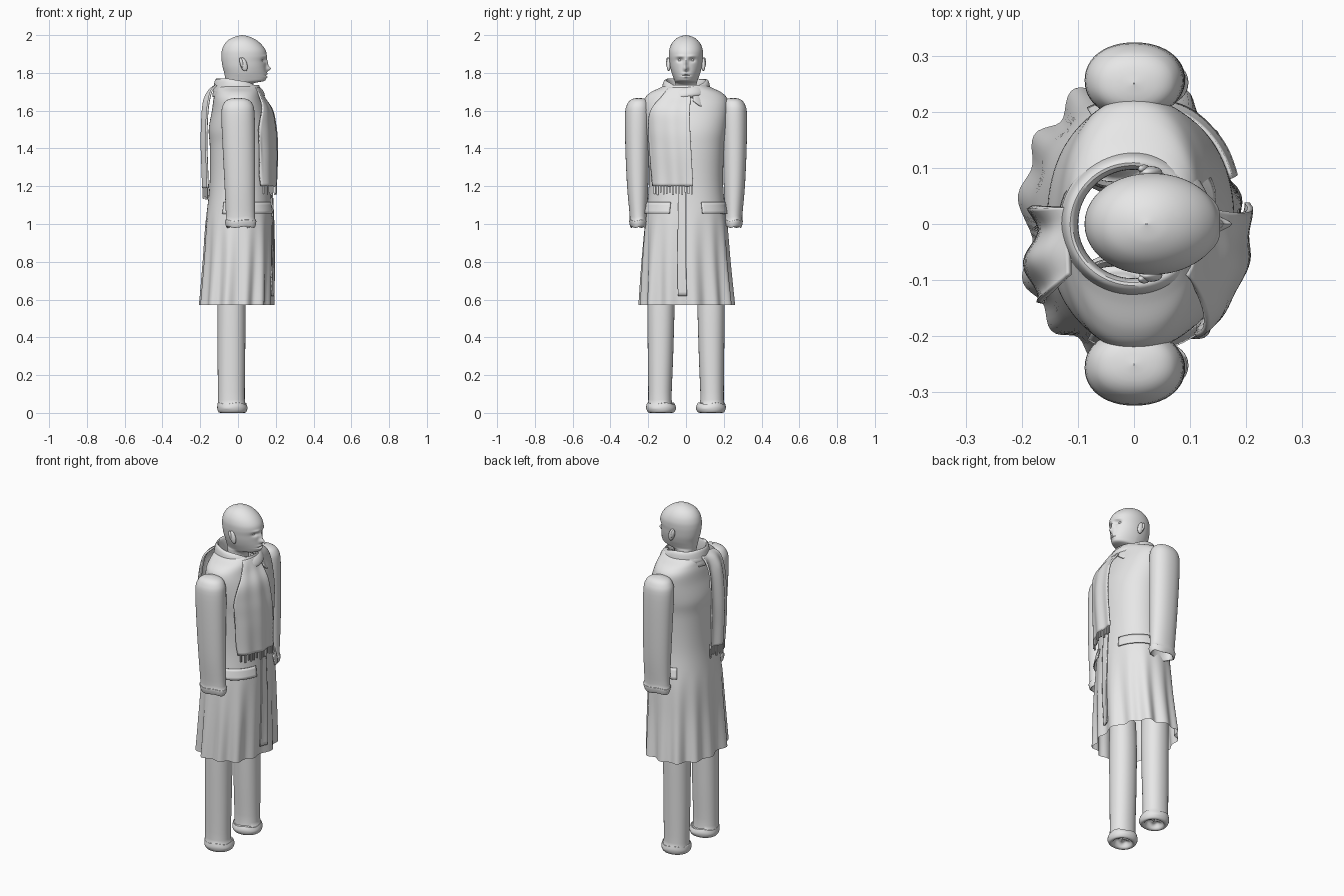
import bpy, bmesh
from math import sin, cos, pi, exp, radians, copysign
from mathutils import Vector

cube = bpy.data.objects.get("Cube")
if cube:
    bpy.data.objects.remove(cube, do_unlink=True)

GREY = (0.8, 0.8, 0.8, 1)
grey = bpy.data.materials.new("plain grey")
grey.use_nodes = True
grey.diffuse_color = GREY
grey.node_tree.nodes["Principled BSDF"].inputs["Base Color"].default_value = GREY


def make(name, bm, thickness=0):
    bmesh.ops.remove_doubles(bm, verts=bm.verts, dist=1e-5)
    bmesh.ops.recalc_face_normals(bm, faces=bm.faces)
    mesh = bpy.data.meshes.new(name)
    bm.to_mesh(mesh)
    bm.free()
    mesh.materials.append(grey)
    ob = bpy.data.objects.new(name, mesh)
    bpy.context.collection.objects.link(ob)
    bpy.ops.object.select_all(action='DESELECT')
    ob.select_set(True)
    bpy.context.view_layer.objects.active = ob
    bpy.ops.object.shade_smooth_by_angle(angle=radians(40))
    if thickness:
        mod = ob.modifiers.new("thickness", 'SOLIDIFY')
        mod.thickness = thickness
        mod.offset = 0
    return ob


def spline(rows, steps):
    """Smooth curve through the rows."""
    out = []
    for i in range(len(rows) - 1):
        a, b, c, d = (rows[max(0, min(len(rows) - 1, i + k))] for k in (-1, 0, 1, 2))
        for s in range(steps):
            t = s / steps
            out.append([q + t * (r - p) / 2 + t * t * (2 * p - 5 * q + 4 * r - s2) / 2
                        + t ** 3 * (3 * q - p - 3 * r + s2) / 2
                        for p, q, r, s2 in zip(a, b, c, d)])
    return out + [list(rows[-1])]


def oval(row, ang, power, grow=0):
    z, cx, cy, rx, ry = row
    c, s = cos(ang), sin(ang)
    return Vector((cx + (rx + grow) * copysign(abs(c) ** (2 / power), c),
                   cy + (ry + grow) * copysign(abs(s) ** (2 / power), s), z))


def panel(name, fn, nu, nv, thickness=0):
    """Surface over u, v in 0..1."""
    bm = bmesh.new()
    g = [[bm.verts.new(fn(u / nu, v / nv)) for u in range(nu + 1)] for v in range(nv + 1)]
    for v in range(nv):
        for u in range(nu):
            bm.faces.new((g[v][u], g[v][u + 1], g[v + 1][u + 1], g[v + 1][u]))
    return make(name, bm, thickness)


def loft(name, rows, n=48, steps=4, power=2, shape=None):
    """Stack of ovals, rows are z, centre x, centre y, radius x, radius y."""
    dense = spline(rows, steps)

    def point(u, v):
        ang = 2 * pi * u
        p = oval(dense[round(v * (len(dense) - 1))], ang, power)
        return shape(p, ang) if shape else p
    return panel(name, point, n, len(dense) - 1)


# Coat body, open at neck and hem
COAT_POWER = 2.25
COAT = [(.57, -.01, .005, .188, .247), (.8, 0, 0, .183, .232), (1.0, .005, 0, .177, .218),
        (1.2, .012, 0, .163, .197), (1.4, .015, 0, .164, .202), (1.5, .01, 0, .165, .215),
        (1.6, .006, 0, .144, .225), (1.66, 0, 0, .13, .22), (1.695, 0, 0, .122, .19),
        (1.72, 0, 0, .117, .14), (1.735, 0, 0, .112, .112)]
coat_rows = spline(COAT, 10)


def coat_row(z):
    for a, b in zip(coat_rows, coat_rows[1:]):
        if z <= b[0]:
            t = (z - a[0]) / (b[0] - a[0])
            return [p + t * (q - p) for p, q in zip(a, b)]
    return coat_rows[-1]


def folds(p, ang):
    k = max(0, 1.08 - p.z) / .5
    w = .011 * k * (sin(13 * ang) + .5 * sin(7 * ang + 1))
    return p + Vector((cos(ang), sin(ang), 0)) * w


def coat_point(ang, z, grow):
    return folds(oval(coat_row(z), ang, COAT_POWER, grow), ang)


loft("coat", COAT, 128, 6, COAT_POWER, folds)

# Front placket and pocket flaps follow the coat
panel("coat_placket", lambda u, v: coat_point(radians(-9 + 9 * u), .62 + .62 * v, .007), 8, 30, .006)
for side, word in ((1, "left"), (-1, "right")):
    panel(word + "_pocket_flap",
          lambda u, v: coat_point(side * radians(20 + 96 * u), 1.055 + .06 * v, .013 - .008 * v),
          28, 4, .006)


# Folded collar with two points at the front
def collar(u, v):
    ang = radians(16 + 328 * u)
    off = min(ang, 2 * pi - ang)
    front = ((1 + cos(ang)) / 2) ** 3
    dip = exp(-((off - radians(36)) / .42) ** 2)
    profile = spline([(1.68, 0, 0, .103, .1), (1.73 - .02 * front, -.003, 0, .1, .1),
                      (1.765 - .045 * front, -.003, 0, .108, .106),
                      (1.75 - .05 * front, 0, 0, .122, .12),
                      (1.675 - .055 * dip, .002, 0, .135 + .025 * dip, .13 + .015 * dip)], 4)
    p = oval(profile[round(v * 16)], ang, 2)
    p.z += .004 * sin(5 * ang) * v
    return p


panel("collar", collar, 72, 16, .006)

# Scarf: wrap round the neck, front and back ends
loft("scarf_wrap", [(1.67, .005, 0, .118, .116), (1.69, .005, 0, .137, .134),
                    (1.72, .003, 0, .128, .126), (1.735, 0, 0, .112, .11),
                    (1.71, 0, 0, .105, .102)], 64, 4, 2,
     lambda p, a: p + Vector((0, 0, .006 * sin(3 * a) - .012 * cos(a))))

FRONT = spline([(1.72, -.09, .02, -.005), (1.67, -.13, .025, .01), (1.6, -.185, .02, .03),
                (1.5, -.198, .022, .024), (1.35, -.188, .03, .026), (1.2, -.175, .038, .024)], 6)
BACK = spline([(1.735, -.09, .03, -.115), (1.7, -.115, .03, -.15), (1.62, -.13, .03, -.172),
               (1.45, -.14, .03, -.18), (1.3, -.14, .025, -.176), (1.19, -.135, .025, -.172)], 6)


def front_scarf(u, v):
    z, y0, y1, off = FRONT[round(v * 30)]
    y = y0 + u * (y1 - y0)
    _, cx, cy, rx, ry = coat_row(z)
    t = min(.92, abs(y - cy) / ry)
    x = cx + rx * (1 - t ** COAT_POWER) ** (1 / COAT_POWER) + off
    return Vector((x + .005 * v * sin(u * 14), y, z))


def back_scarf(u, v):
    z, y0, y1, x = BACK[round(v * 30)]
    return Vector((x + .013 * sin(u * 9 + 1) * min(1, v * 3), y0 + u * (y1 - y0), z))


def fringe(name, fn, length, count):
    bm = bmesh.new()
    for i in range(count):
        top = fn((i + .5) / count, 1)
        drop = length * (.85 + .15 * sin(i * 2.3))
        ret = bmesh.ops.create_cube(bm, size=1)
        for vert in ret["verts"]:
            vert.co = top + Vector((vert.co.x * .007, vert.co.y * .009,
                                    (vert.co.z - .45) * drop))
    make(name, bm)


panel("scarf_front", front_scarf, 30, 30, .01)
panel("scarf_back", back_scarf, 30, 30, .01)
fringe("scarf_front_fringe", front_scarf, .05, 13)
fringe("scarf_back_fringe", back_scarf, .065, 11)

# Sleeves with cuffs, and trouser legs with rolled shoe ends
ARM = [(1.668, 0, .25, .001, .001), (1.66, 0, .25, .05, .038), (1.635, 0, .253, .077, .058),
       (1.58, 0, .256, .088, .067), (1.4, .005, .258, .086, .063), (1.2, .01, .256, .081, .056),
       (1.04, .013, .252, .077, .046), (1.015, .014, .252, .083, .049),
       (.985, .014, .252, .076, .042), (1.0, .014, .252, .066, .035), (1.1, .012, .253, .06, .03)]
LEG = [(.75, -.035, .135, .07, .068), (.57, -.034, .133, .074, .072), (.3, -.035, .135, .073, .067),
       (.07, -.035, .138, .071, .062), (.05, -.032, .134, .076, .073), (.025, -.03, .132, .08, .079),
       (.003, -.03, .132, .072, .068), (.004, -.03, .132, .055, .05), (.03, -.03, .132, .04, .035),
       (.03, -.03, .132, .001, .001)]
for side, word in ((1, "left"), (-1, "right")):
    for part, rows in (("sleeve", ARM), ("leg", LEG)):
        mirrored = [(z, cx, side * cy, rx, ry) for z, cx, cy, rx, ry in rows]
        loft(word + "_" + part, mirrored, 48, 4, 2.15,
             lambda p, a: p + Vector((0, 0, .004 * sin(4 * a) * (.02 < p.z < .06 or .97 < p.z < 1.05))))


# Head and neck: rows are height, front, back, half width
HEAD = [(1.66, .06, -.05, .056), (1.72, .062, -.055, .056), (1.745, .085, -.06, .057),
        (1.757, .138, -.064, .06), (1.775, .15, -.068, .067), (1.8, .15, -.073, .076),
        (1.83, .148, -.081, .083), (1.86, .148, -.086, .087), (1.89, .152, -.088, .09),
        (1.92, .146, -.085, .089), (1.95, .125, -.073, .079), (1.975, .095, -.05, .06),
        (1.992, .06, -.015, .033), (2.0, .024, .02, .001)]


def bell(x, mid, width):
    return exp(-((x - mid) / width) ** 2)


def face(p, ang):
    if cos(ang) > 0:
        y = abs(p.y)
        p.y *= 1 - .14 * cos(ang) * bell(p.z, 1.775, .045)
        p.x += .024 * bell(y, 0, .012) * bell(p.z, 1.822, .013)
        p.x += .012 * bell(y, 0, .01) * bell(p.z, 1.85, .022)
        p.x -= .013 * bell(y, .032, .017) * bell(p.z, 1.868, .011)
        p.x += .005 * bell(y, .03, .02) * bell(p.z, 1.888, .007)
        p.x += .006 * bell(y, 0, .022) * (bell(p.z, 1.795, .006) + bell(p.z, 1.778, .006))
        p.x -= .005 * bell(y, 0, .025) * bell(p.z, 1.787, .003)
    return p


loft("head", [(z, (f + b) / 2, 0, (f - b) / 2, w) for z, f, b, w in HEAD], 128, 8, 2.05, face)


def ball(name, centre, size, tilt=0):
    bm = bmesh.new()
    bmesh.ops.create_uvsphere(bm, u_segments=20, v_segments=12, radius=1)
    for vert in bm.verts:
        c = vert.co
        vert.co = Vector((c.x * size[0] - c.z * tilt, c.y * size[1], c.z * size[2])) + Vector(centre)
    make(name, bm)


for side, word in ((1, "left"), (-1, "right")):
    ball(word + "_ear", (.03, side * .092, 1.845), (.019, .011, .036), .008)
    ball(word + "_ear_lobe_rim", (.018, side * .098, 1.855), (.009, .008, .026), .006)
    ball(word + "_eye", (.121, side * .032, 1.868), (.012, .013, .008))
